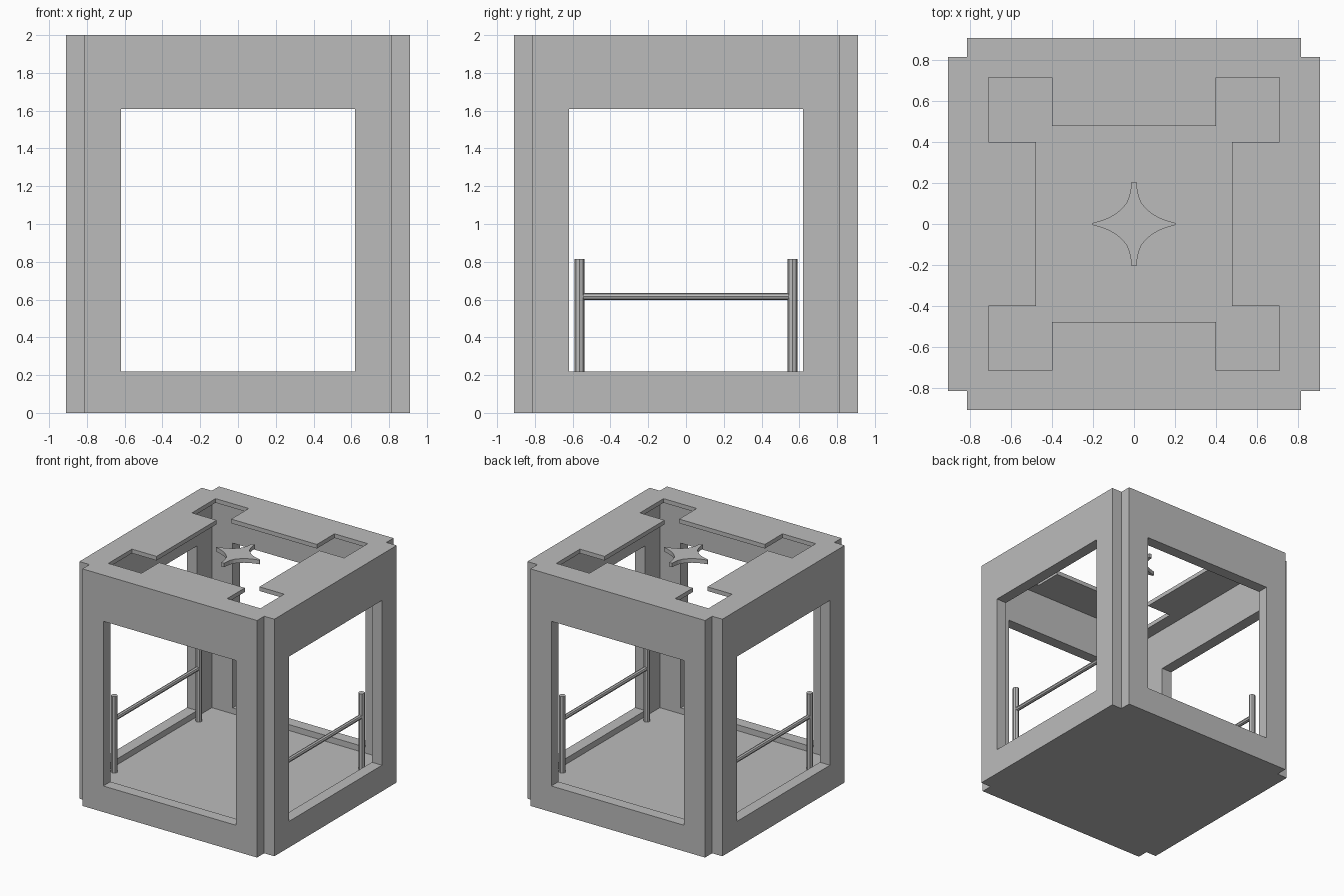
import bpy, bmesh, math
from mathutils import Matrix

if "Cube" in bpy.data.objects:
    bpy.data.objects.remove(bpy.data.objects["Cube"])

grey = bpy.data.materials.new("plain grey")
grey.diffuse_color = (0.5, 0.5, 0.5, 1)
grey.use_nodes = True
grey.node_tree.nodes["Principled BSDF"].inputs["Base Color"].default_value = grey.diffuse_color

OUT, INN = 0.91, 0.815      # outer and inner wall faces
FLOOR, ROOF = 0.17, 1.965   # floor top, roof underside


def finish(name, bm, mat=Matrix()):
    bmesh.ops.transform(bm, matrix=mat, verts=bm.verts)
    bmesh.ops.recalc_face_normals(bm, faces=bm.faces)
    me = bpy.data.meshes.new(name)
    bm.to_mesh(me)
    bm.free()
    me.materials.append(grey)
    ob = bpy.data.objects.new(name, me)
    bpy.context.collection.objects.link(ob)
    return ob


def prism(name, loops, z0, z1, mat=Matrix()):
    """Extrude a flat outline (with optional hole loops) from z0 to z1."""
    bm = bmesh.new()
    edges = []
    for loop in loops:
        vs = [bm.verts.new((x, y, z0)) for x, y in loop]
        edges += [bm.edges.new((vs[i - 1], vs[i])) for i in range(len(vs))]
    bmesh.ops.triangle_fill(bm, edges=edges, use_beauty=True, use_dissolve=False,
                            normal=(0, 0, 1))
    ext = bmesh.ops.extrude_face_region(bm, geom=bm.faces[:])
    top = [g for g in ext["geom"] if isinstance(g, bmesh.types.BMVert)]
    bmesh.ops.translate(bm, verts=top, vec=(0, 0, z1 - z0))
    return finish(name, bm, mat)


def rect(x0, y0, x1, y1):
    return [(x0, y0), (x1, y0), (x1, y1), (x0, y1)]


def four_way(quarter):
    """Mirror a first-quadrant point run into a closed loop."""
    rev = quarter[::-1]
    return (quarter + [(-x, y) for x, y in rev]
            + [(-x, -y) for x, y in quarter] + [(x, -y) for x, y in rev])


def rod(name, radius, length, sides, mat):
    bm = bmesh.new()
    bmesh.ops.create_cone(bm, cap_ends=True, segments=sides, radius1=radius,
                          radius2=radius, depth=length)
    return finish(name, bm, mat)


# Four wall panels, each with a large window; corners stay notched
wall = [rect(-INN, 0, INN, 2), rect(-0.62, 0.22, 0.62, 1.61)]
for k, side in enumerate(("front", "right", "back", "left")):
    turn = Matrix.Rotation(k * math.pi / 2, 4, 'Z') @ Matrix.Rotation(math.pi / 2, 4, 'X')
    prism(side + "_wall", wall, INN, OUT, turn)

# Floor slab
prism("floor", [rect(-INN, -INN, INN, INN)], 0, FLOOR)

# Thin roof plate with a stepped opening
opening = four_way([(0.48, 0.40), (0.71, 0.40), (0.71, 0.715), (0.40, 0.715), (0.40, 0.48)])
prism("roof_plate", [rect(-INN, -INN, INN, INN), opening], ROOF, 2)

# Four-pointed star floating in the opening
star = four_way([(0.203, 0.005), (0.155, 0.018), (0.117, 0.034), (0.09, 0.05),
                 (0.068, 0.068), (0.048, 0.088), (0.034, 0.107), (0.022, 0.14),
                 (0.016, 0.17), (0.013, 0.205)])
prism("star", [star], ROOF, 2)

# Handrails beside the left and right windows
for sx, side in ((-1, "left"), (1, "right")):
    x = 0.76 * sx
    for sy, end in ((-1, "front"), (1, "back")):
        h = 0.815 - FLOOR
        rod(f"{side}_{end}_post", 0.026, h, 8,
            Matrix.Translation((x, 0.563 * sy, FLOOR + h / 2)))
    rod(f"{side}_rail", 0.019, 1.12, 8,
        Matrix.Translation((x, 0, 0.617)) @ Matrix.Rotation(math.pi / 2, 4, 'X'))
